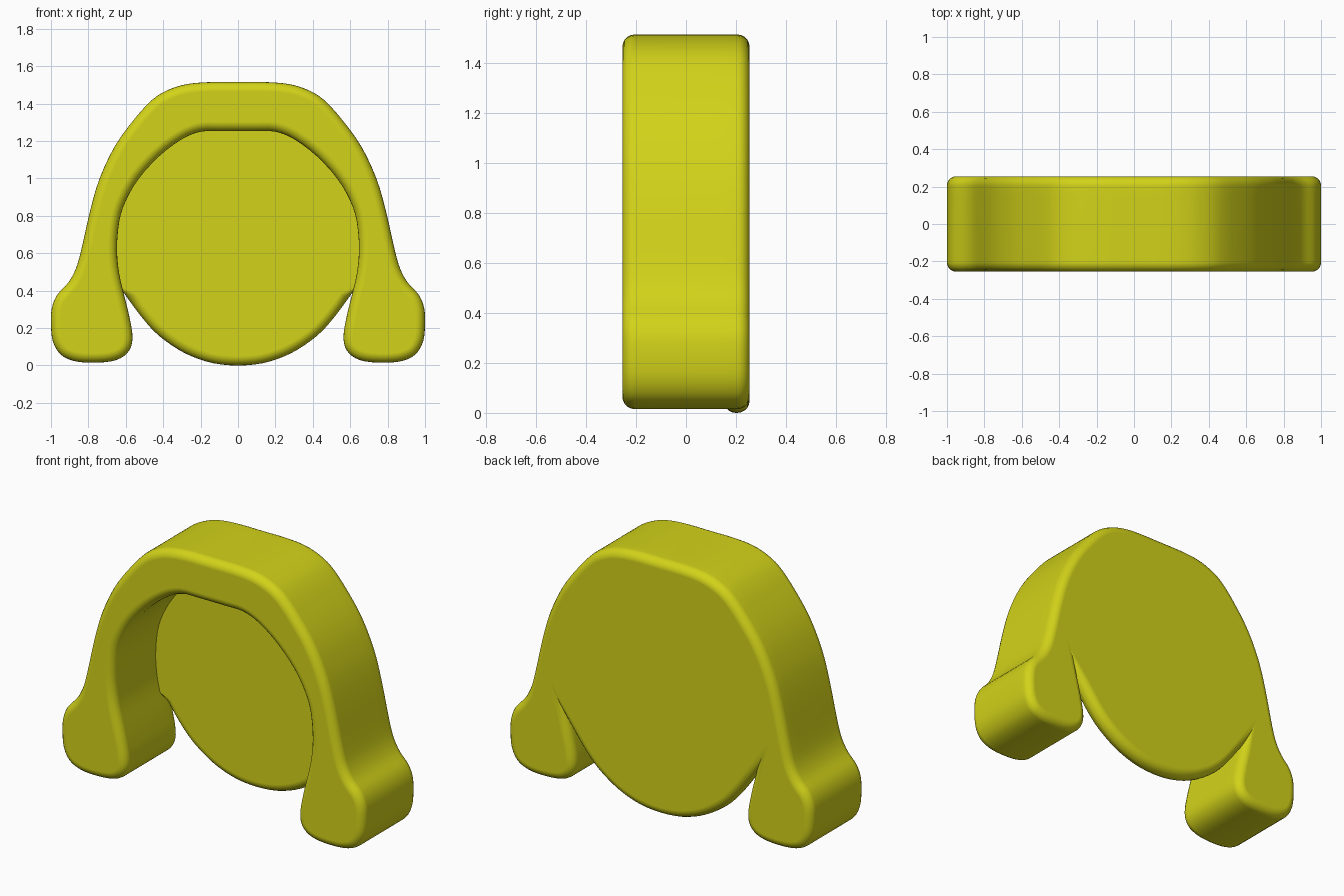
import bpy, bmesh

if "Cube" in bpy.data.objects:
    bpy.data.objects.remove(bpy.data.objects["Cube"])

FRONT, PLATE, BACK = -0.255, 0.15, 0.255
BEVEL = 0.05

# Right half profiles (x, z); all start or end at the notch where leg meets plate
OUTER = [(.612, .39), (.585, .28), (.565, .17), (.572, .1), (.61, .05), (.68, .022),
         (.79, .015), (.88, .025), (.95, .06), (.99, .13), (1, .22), (.995, .31),
         (.965, .38), (.91, .44), (.87, .51), (.84, .61), (.79, .83), (.74, 1.0),
         (.66, 1.17), (.56, 1.31), (.46, 1.42), (.37, 1.475), (.27, 1.505),
         (.15, 1.515), (0, 1.515)]
INNER = [(.612, .39), (.635, .49), (.647, .62), (.635, .77), (.6, .88), (.53, 1.0),
         (.42, 1.12), (.3, 1.21), (.2, 1.25), (.1, 1.253), (0, 1.253)]
BOTTOM = [(.612, .39), (.52, .265), (.44, .175), (.35, .105), (.25, .05),
          (.13, .012), (0, 0)]


def mirrored(half):
    return half + [(-x, z) for x, z in reversed(half[:-1])]


def smooth(pts, n=3):
    """Catmull-Rom curve through the points."""
    out = []
    for i in range(len(pts) - 1):
        a, b, c, d = (pts[max(i - 1, 0)], pts[i], pts[i + 1],
                      pts[min(i + 2, len(pts) - 1)])
        for k in range(n):
            t = k / n
            out.append(tuple(.5 * (2 * q + (r - p) * t + (2 * p - 5 * q + 4 * r - s) * t * t
                                   + (3 * q - p - 3 * r + s) * t ** 3)
                             for p, q, r, s in zip(a, b, c, d)))
    return out + [pts[-1]]


outer, inner, bottom = (smooth(mirrored(p)) for p in (OUTER, INNER, BOTTOM))
bm = bmesh.new()
cache = {}


def row(pts, y):
    res = []
    for x, z in pts:
        key = (round(x, 5), round(y, 5), round(z, 5))
        if key not in cache:
            cache[key] = bm.verts.new((x, y, z))
        res.append(cache[key])
    return res


def cap(a, b):
    return bm.faces.new(a + b[-2:0:-1])


def wall(a, b):
    for i in range(len(a) - 1):
        bm.faces.new((a[i], a[i + 1], b[i + 1], b[i]))


of, om, ob = (row(outer, y) for y in (FRONT, PLATE, BACK))
inf, inm = row(inner, FRONT), row(inner, PLATE)
bom, bob = row(bottom, PLATE), row(bottom, BACK)

# Arch front, full back, recessed plate and the walls joining them
front_cap, back_cap = cap(of, inf), cap(ob, bob)
cap(inm, bom)
wall(of, om)
wall(om, ob)
wall(inf, inm)
wall(bom, bob)
bmesh.ops.recalc_face_normals(bm, faces=bm.faces[:])

# Round the front and back rims and the lower lip of the plate
rims = set(front_cap.edges) | set(back_cap.edges)
rims |= {bm.edges.get((bom[i], bom[i + 1])) for i in range(len(bom) - 1)}
bmesh.ops.bevel(bm, geom=list(rims), offset=BEVEL, offset_type='OFFSET',
                segments=5, profile=0.5, affect='EDGES', clamp_overlap=False)

mesh = bpy.data.meshes.new("arch_with_back_plate")
bm.to_mesh(mesh)
bm.free()
obj = bpy.data.objects.new("arch_with_back_plate", mesh)
bpy.context.collection.objects.link(obj)

mat = bpy.data.materials.new("yellow")
mat.diffuse_color = (.65, .65, .01, 1)
mat.use_nodes = True
mat.node_tree.nodes["Principled BSDF"].inputs["Base Color"].default_value = mat.diffuse_color
mesh.materials.append(mat)

bpy.context.view_layer.objects.active = obj
obj.select_set(True)
bpy.ops.object.shade_smooth_by_angle(angle=0.7)
weighted = obj.modifiers.new("even_shading", 'WEIGHTED_NORMAL')
weighted.keep_sharp = True
